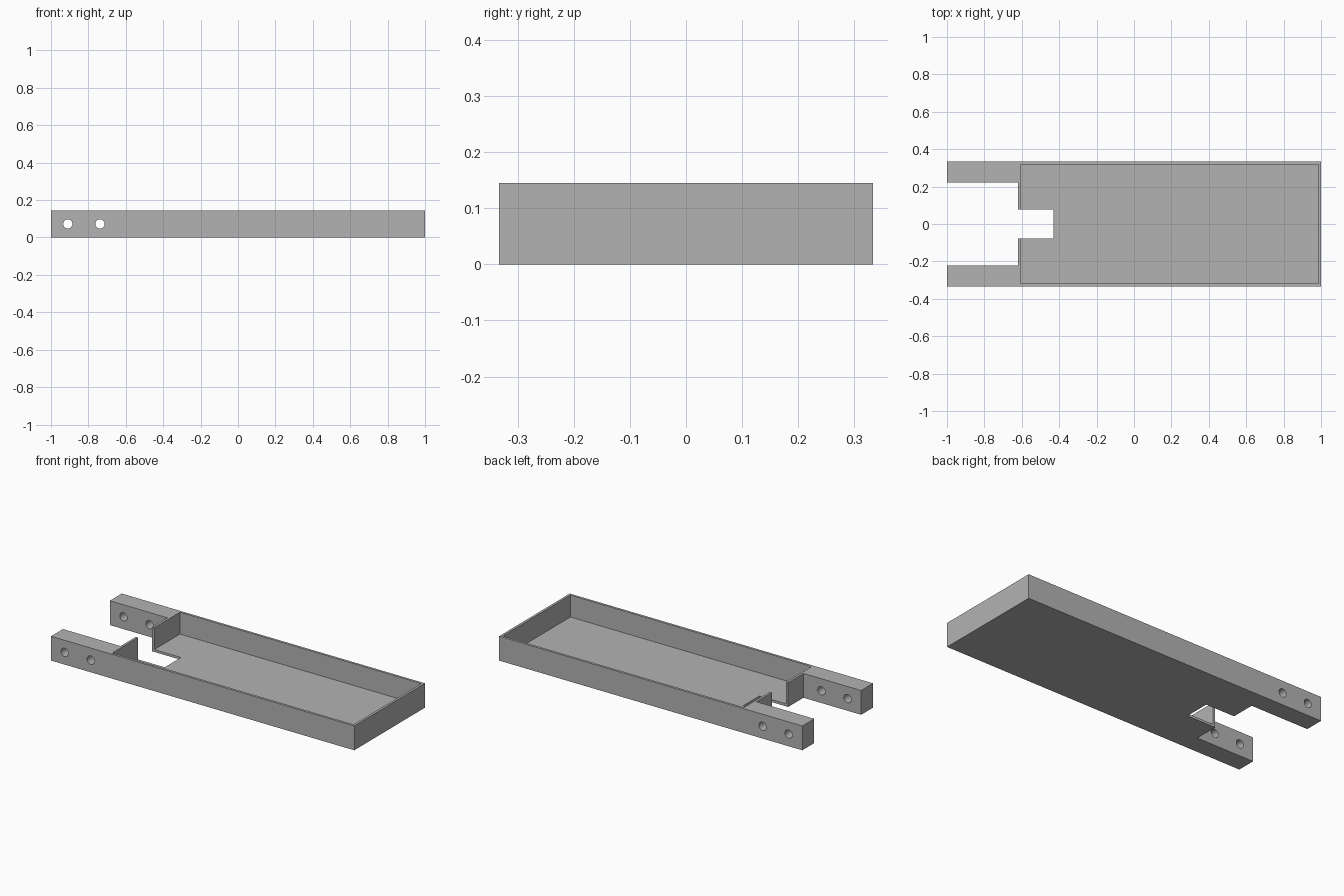
import bpy
import bmesh
from math import radians
from mathutils import Matrix

if "Cube" in bpy.data.objects:
    bpy.data.objects.remove(bpy.data.objects["Cube"], do_unlink=True)

HEIGHT, HALF_W, WALL = 0.145, 0.333, 0.0145
TRAY_END, SLOT_END, SLOT_HALF, ARM_IN = -0.62, -0.43, 0.077, 0.221

grey = bpy.data.materials.new("plain grey")
grey.use_nodes = True
grey.diffuse_color = (0.45, 0.45, 0.45, 1)
grey.node_tree.nodes["Principled BSDF"].inputs["Base Color"].default_value = (0.45, 0.45, 0.45, 1)


def add_object(name, bm):
    bmesh.ops.recalc_face_normals(bm, faces=bm.faces)
    mesh = bpy.data.meshes.new(name)
    bm.to_mesh(mesh)
    bm.free()
    mesh.materials.append(grey)
    obj = bpy.data.objects.new(name, mesh)
    bpy.context.collection.objects.link(obj)
    return obj


def prism(name, outline, z0, z1):
    bm = bmesh.new()
    face = bm.faces.new([bm.verts.new((x, y, z0)) for x, y in outline])
    top = bmesh.ops.extrude_face_region(bm, geom=[face])["geom"]
    bmesh.ops.translate(bm, vec=(0, 0, z1 - z0),
                        verts=[v for v in top if isinstance(v, bmesh.types.BMVert)])
    return add_object(name, bm)


def cut(target, cutter):
    cutter.hide_render = True
    mod = target.modifiers.new("cut", "BOOLEAN")
    mod.operation = "DIFFERENCE"
    mod.solver = "EXACT"
    mod.object = cutter
    bpy.ops.object.select_all(action="DESELECT")
    target.select_set(True)
    bpy.context.view_layer.objects.active = target
    bpy.ops.object.modifier_apply(modifier=mod.name)
    bpy.data.objects.remove(cutter, do_unlink=True)


# Tray body with two arms and a notch, mirrored across the centre line
half = [(1, HALF_W), (-1, HALF_W), (-1, ARM_IN), (TRAY_END, ARM_IN),
        (TRAY_END, SLOT_HALF), (SLOT_END, SLOT_HALF)]
tray = prism("tray_with_arms", half + [(x, -y) for x, y in reversed(half)], 0, HEIGHT)

# Open cavity that leaves thin walls and a floor
x0, x1, y1 = TRAY_END + WALL, 1 - WALL, HALF_W - WALL
cut(tray, prism("cavity_cutter", [(x0, -y1), (x1, -y1), (x1, y1), (x0, y1)], WALL, HEIGHT + 0.1))

# Cross holes through both arms
for x in (-0.91, -0.738):
    bm = bmesh.new()
    bmesh.ops.create_cone(bm, cap_ends=True, segments=40, radius1=0.0245, radius2=0.0245, depth=1,
                          matrix=Matrix.Translation((x, 0, HEIGHT / 2)) @ Matrix.Rotation(radians(90), 4, "X"))
    cut(tray, add_object("hole_cutter", bm))

bpy.ops.object.shade_smooth_by_angle(angle=radians(30))
